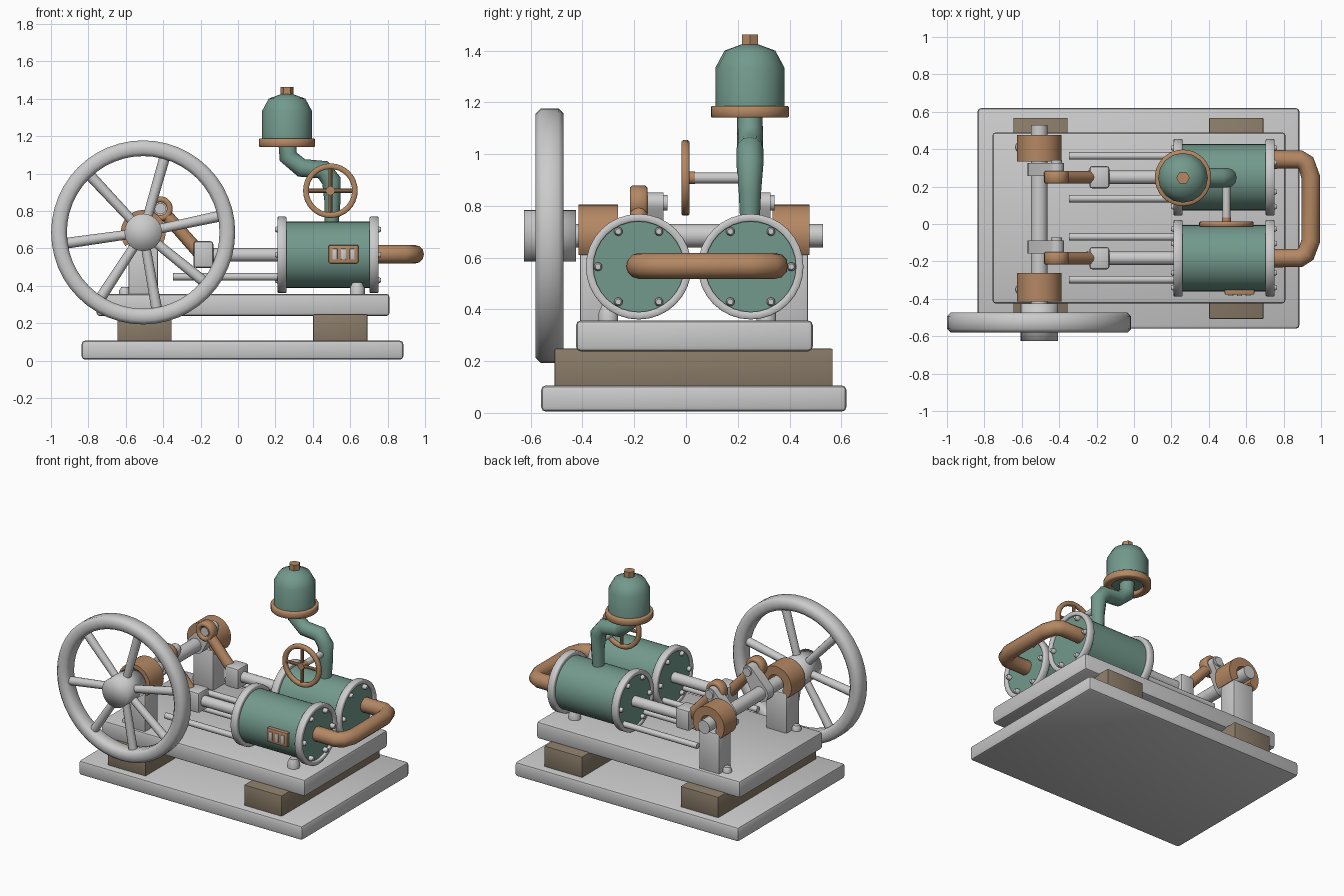
import bpy, bmesh, math
from mathutils import Vector, Matrix

if "Cube" in bpy.data.objects:
    bpy.data.objects.remove(bpy.data.objects["Cube"])


def material(name, rgb):
    m = bpy.data.materials.new(name)
    m.diffuse_color = (*rgb, 1)
    m.use_nodes = True
    m.node_tree.nodes["Principled BSDF"].inputs["Base Color"].default_value = m.diffuse_color
    return m


STEEL = material("light_steel", (0.60, 0.60, 0.60))
GREEN = material("green_paint", (0.17, 0.32, 0.265))
COPPER = material("copper", (0.46, 0.245, 0.125))
WOOD = material("brown_wood", (0.255, 0.20, 0.14))
X, Y, Z = Vector((1, 0, 0)), Vector((0, 1, 0)), Vector((0, 0, 1))


def finish(name, bm, mat, angle=35):
    bmesh.ops.remove_doubles(bm, verts=bm.verts, dist=1e-5)
    bmesh.ops.recalc_face_normals(bm, faces=bm.faces)
    me = bpy.data.meshes.new(name)
    bm.to_mesh(me)
    bm.free()
    me.materials.append(mat)
    me.shade_smooth()
    me.set_sharp_from_angle(angle=math.radians(angle))
    ob = bpy.data.objects.new(name, me)
    bpy.context.collection.objects.link(ob)
    return ob


def box(name, lo, hi, mat, bevel=0.0):
    lo, hi = Vector(lo), Vector(hi)
    bm = bmesh.new()
    bmesh.ops.create_cube(bm, size=1)
    for v in bm.verts:
        v.co = (lo + hi) / 2 + v.co * (hi - lo)
    if bevel:
        bmesh.ops.bevel(bm, geom=bm.edges[:], offset=bevel, segments=2,
                        profile=0.5, affect='EDGES')
    return finish(name, bm, mat)


def lathe(name, profile, at, axis, mat, segs=32, loop=False, angle=35):
    """Turn (radius, height) points round an axis through a point."""
    q = Z.rotation_difference(axis)
    at = Vector(at)
    bm = bmesh.new()
    rings = [[bm.verts.new(at + q @ Vector((r * math.cos(2 * math.pi * i / segs),
                                            r * math.sin(2 * math.pi * i / segs), h)))
              for i in range(segs)] for r, h in profile]
    pairs = list(zip(rings, rings[1:])) + ([(rings[-1], rings[0])] if loop else [])
    for a, b in pairs:
        for i in range(segs):
            j = (i + 1) % segs
            bm.faces.new((a[i], a[j], b[j], b[i]))
    return finish(name, bm, mat, angle)


def rod(name, a, b, r, mat, r2=None, segs=20):
    a, b = Vector(a), Vector(b)
    n = (b - a).length
    r2 = r if r2 is None else r2
    return lathe(name, [(0, 0), (r, 0), (r2, n), (0, n)], a, (b - a).normalized(), mat, segs)


def ring(name, at, axis, r_in, r_out, half, mat, c=0.0, segs=32):
    p = [(r_in + c, -half), (r_out - c, -half), (r_out, -half + c), (r_out, half - c),
         (r_out - c, half), (r_in + c, half), (r_in, half - c), (r_in, -half + c)]
    return lathe(name, p, at, axis, mat, segs, True, 50)


def prism(name, outline, y0, y1, mat):
    bm = bmesh.new()
    f = bm.faces.new([bm.verts.new((x, y0, z)) for x, z in outline])
    new = bmesh.ops.extrude_face_region(bm, geom=[f])['geom']
    for v in new:
        if isinstance(v, bmesh.types.BMVert):
            v.co.y = y1
    return finish(name, bm, mat)


def pipe(name, pts, mat):
    """Bent pipe through (x, y, z, radius) points."""
    cu = bpy.data.curves.new(name, 'CURVE')
    cu.dimensions = '3D'
    cu.bevel_depth, cu.bevel_resolution, cu.use_fill_caps = 1.0, 4, True
    s = cu.splines.new('POLY')
    s.points.add(len(pts) - 1)
    for p, (x, y, z, r) in zip(s.points, pts):
        p.co, p.radius = (x, y, z, 1), r
    tmp = bpy.data.objects.new(name + "_path", cu)
    bpy.context.collection.objects.link(tmp)
    me = bpy.data.meshes.new_from_object(tmp.evaluated_get(bpy.context.evaluated_depsgraph_get()))
    bpy.data.objects.remove(tmp)
    bm = bmesh.new()
    bm.from_mesh(me)
    return finish(name, bm, mat, 50)


def stud(name, at, axis, r, h, mat):
    return lathe(name, [(0, -0.01), (r, -0.01), (r, h * 0.5), (r * 0.65, h), (0, h)],
                 at, axis, mat, 10, False, 60)


# Base plates and timber spacers
box("base_plate", (-0.836, -0.56, 0.005), (0.884, 0.62, 0.106), STEEL, 0.018)
box("bed_plate", (-0.757, -0.425, 0.238), (0.81, 0.49, 0.357), STEEL, 0.018)
for x in (-0.5, 0.547):
    box("timber_block", (x - 0.145, -0.508, 0.10), (x + 0.145, 0.567, 0.248), WOOD, 0.005)

# Axle, pedestals and open bearing caps
AX, AZ = -0.507, 0.685
rod("axle_front", (AX, -0.6, AZ), (AX, -0.12, AZ), 0.045, STEEL)
rod("axle_rear", (AX, -0.12, AZ), (AX, 0.53, AZ), 0.045, STEEL)
arc = [math.radians(-38 + 256 * i / 22) for i in range(23)]
cap = [(AX + 0.12 * math.cos(t), AZ + 0.12 * math.sin(t)) for t in arc] + \
      [(AX + 0.06 * math.cos(t), AZ + 0.06 * math.sin(t)) for t in reversed(arc)]
for y0, y1, by in ((-0.415, -0.262, -0.35), (0.335, 0.477, 0.41)):
    box("bearing_pedestal", (AX - 0.078, y0 + 0.006, 0.35), (AX + 0.078, y1 - 0.006, 0.63), STEEL, 0.006)
    prism("bearing_cap", cap, y0, y1, COPPER)
    stud("pedestal_bolt", (-0.605, by, 0.357), Z, 0.03, 0.035, STEEL)

# Flywheel
ring("flywheel_rim", (AX, -0.527, AZ), Y, 0.408, 0.492, 0.054, STEEL, 0.02, 48)
lathe("flywheel_hub", [(0, 0), (0.1, 0), (0.1, 0.2), (0, 0.2)], (AX, -0.626, AZ), Y,
      STEEL, 24, False, 180)
for deg in (12, 74, 133, 188, 237, 280, 321):
    d = Vector((math.cos(math.radians(deg)), 0, math.sin(math.radians(deg))))
    c = Vector((AX, -0.53, AZ))
    rod("flywheel_spoke", c + d * 0.06, c + d * 0.43, 0.025, STEEL, 0.029, 12)

# Two identical cylinders with their running gear
CZ, PX, PZ = 0.565, -0.415, 0.812
for cy, wy in ((-0.183, -0.122), (0.25, 0.292)):
    rod("cylinder_body", (0.22, cy, CZ), (0.735, cy, CZ), 0.178, GREEN, segs=32)
    for x, out in ((0.235, -1), (0.728, 1)):
        ring("cylinder_flange", (x, cy, CZ), X, 0.175, 0.204, 0.024, STEEL, 0.004)
        for k in range(6):
            t = math.pi * k / 3
            stud("flange_bolt", (x + out * 0.01, cy + 0.157 * math.cos(t), CZ + 0.157 * math.sin(t)),
                 X * out, 0.017, 0.027, STEEL)
    stud("cylinder_foot", (0.638, cy + (-0.117 if cy < 0 else 0.06), 0.357), Z, 0.04, 0.06, STEEL)
    # piston rod, crosshead and guide rods
    rod("piston_rod", (-0.15, cy, CZ), (0.25, cy, CZ), 0.036, STEEL)
    box("crosshead", (-0.238, cy - 0.06, 0.495), (-0.132, cy + 0.06, 0.638), STEEL, 0.015)
    for s in (-1, 1):
        rod("guide_rod", (-0.347, cy + s * 0.114, 0.448), (0.25, cy + s * 0.114, 0.448), 0.02, STEEL, segs=12)
    # crank web, pin and connecting rod
    u = Vector((PX - AX, PZ - AZ))
    n = Vector((-u.y, u.x)).normalized()
    base = math.atan2(u.y, u.x)
    web = []
    for cx, cz, r, off in ((PX, PZ, 0.04, -90), (AX, AZ, 0.062, 90)):
        web += [(cx + r * math.cos(base + math.radians(off + 22.5 * k)),
                 cz + r * math.sin(base + math.radians(off + 22.5 * k))) for k in range(9)]
    prism("crank_web", web, wy - 0.035, wy + 0.035, STEEL)
    rod("crank_pin", (PX, cy - 0.025, PZ), (PX, wy + 0.05, PZ), 0.03, STEEL)
    ring("rod_big_end", (PX, cy, PZ), Y, 0.035, 0.066, 0.034, COPPER, 0.008, 20)
    d = Vector((-0.205 - PX, 0, 0.575 - PZ)).normalized()
    start = Vector((PX, cy, PZ)) + d * 0.05
    rod("connecting_rod", start, (-0.205, cy, 0.575), 0.034, COPPER, 0.036, 14)

# Copper pipe joining both cylinder ends
R = 0.05
pipe("link_pipe", [(0.73, 0.345, 0.568, R), (0.885, 0.345, 0.568, R), (0.92, 0.325, 0.568, R),
                   (0.945, 0.25, 0.568, R), (0.945, -0.09, 0.568, R), (0.92, -0.16, 0.568, R),
                   (0.885, -0.182, 0.568, R), (0.73, -0.182, 0.568, R)], COPPER)

# Valve pipe carrying the dome
BX, BY = 0.262, 0.247
pipe("valve_pipe", [(BX, BY, 1.19, 0.048), (0.268, BY, 1.09, 0.05), (0.34, BY, 1.03, 0.05),
                    (0.455, BY, 1.02, 0.052), (0.50, BY, 0.96, 0.052), (0.505, BY, 0.85, 0.043),
                    (0.50, BY, 0.70, 0.036)], GREEN)
lathe("dome", [(0, 1.165), (0.133, 1.165), (0.133, 1.335), (0.098, 1.40), (0.03, 1.425), (0, 1.425)],
      (BX, BY, 0), Z, GREEN, 16, False, 60)
ring("dome_rim", (BX, BY, 1.164), Z, 0.10, 0.151, 0.023, COPPER, 0.005)
rod("dome_knob", (BX, BY, 1.415), (BX, BY, 1.462), 0.036, COPPER, segs=6)

# Handwheel and its spindle
HX, HZ = 0.494, 0.908
ring("handwheel_rim", (HX, -0.002, HZ), Y, 0.116, 0.146, 0.015, COPPER, 0.006)
for d in (X, Z):
    c = Vector((HX, -0.002, HZ))
    rod("handwheel_spoke", c - d * 0.125, c + d * 0.125, 0.011, COPPER, segs=10)
rod("handwheel_hub", (HX, -0.017, HZ), (HX, 0.035, HZ), 0.024, COPPER)
rod("handwheel_spindle", (HX, 0.03, HZ), (HX, 0.24, HZ), 0.021, STEEL)

# Gauge plate with three inset bars on the front cylinder
box("gauge_plate", (0.485, -0.378, 0.52), (0.643, -0.345, 0.618), COPPER, 0.006)
for x in (0.518, 0.564, 0.61):
    box("gauge_bar", (x - 0.013, -0.385, 0.54), (x + 0.013, -0.37, 0.598), STEEL, 0.003)
